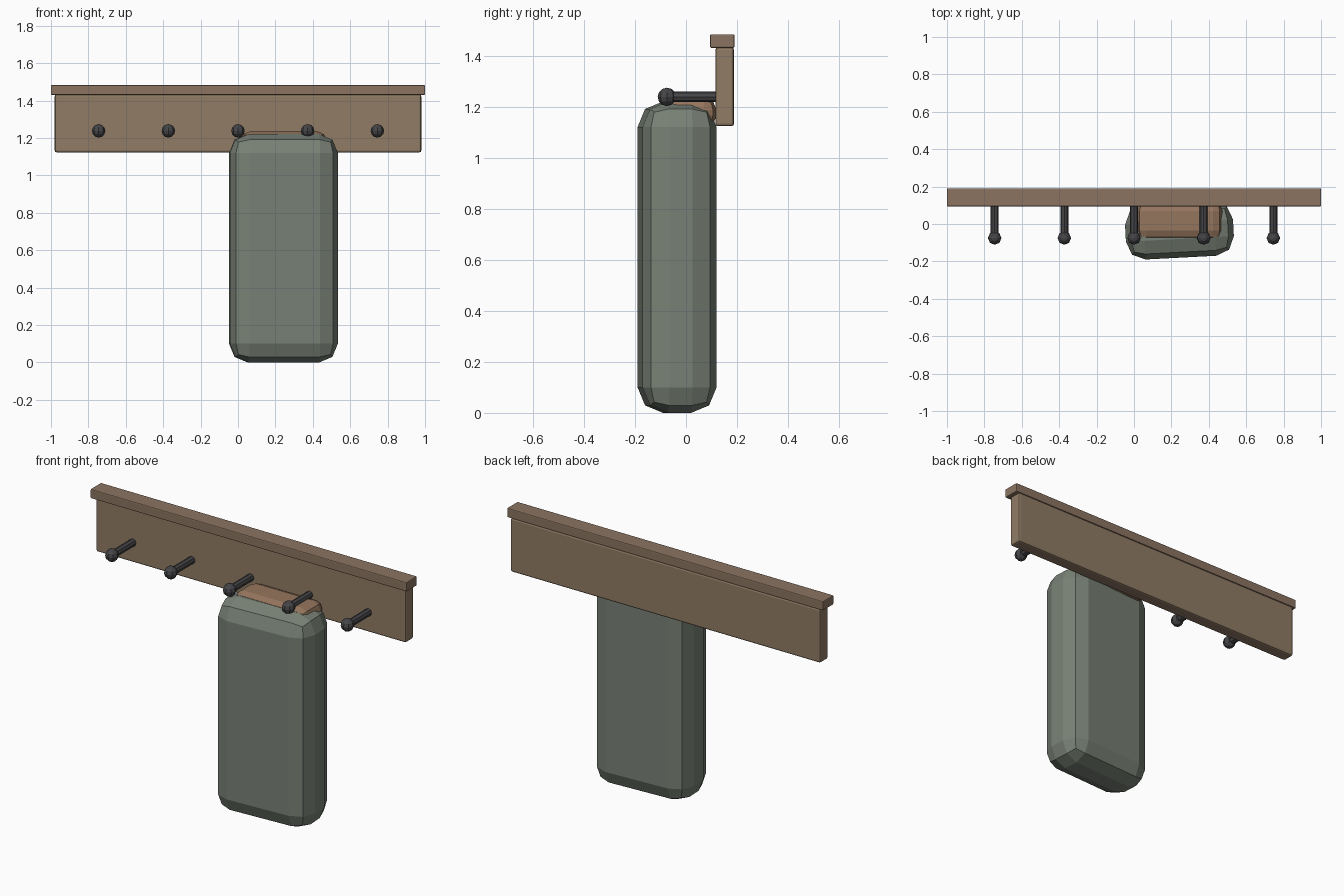
import bpy, math

if "Cube" in bpy.data.objects:
    bpy.data.objects.remove(bpy.data.objects["Cube"])

def material(name, rgb):
    m = bpy.data.materials.new(name)
    m.diffuse_color = (*rgb, 1)
    m.use_nodes = True
    m.node_tree.nodes["Principled BSDF"].inputs["Base Color"].default_value = m.diffuse_color
    return m

wood = material("wood", (0.28, 0.20, 0.13))
cap_wood = material("cap_wood", (0.26, 0.175, 0.12))
iron = material("iron", (0.06, 0.06, 0.065))
cloth = material("cloth", (0.19, 0.22, 0.18))
leather = material("leather", (0.30, 0.18, 0.11))

def box(name, lo, hi, bevel, segments, mat, turn=0):
    """Bevelled box between two corners, turned about z."""
    bpy.ops.mesh.primitive_cube_add(size=1, location=[(a + b) / 2 for a, b in zip(lo, hi)])
    o = bpy.context.object
    o.name = name
    o.scale = [b - a for a, b in zip(lo, hi)]
    bpy.ops.object.transform_apply(location=False, rotation=False, scale=True)
    o.rotation_euler.z = math.radians(turn)
    mod = o.modifiers.new("bevel", 'BEVEL')
    mod.width = bevel
    mod.segments = segments
    o.data.materials.append(mat)
    return o

# Wall rail and its top shelf
box("back_board", (-0.98, 0.115, 1.123), (0.98, 0.188, 1.432), 0.01, 2, wood)
box("top_shelf", (-1.0, 0.094, 1.43), (1.0, 0.19, 1.483), 0.005, 2, cap_wood)

# Five pegs with ball ends
for i in range(5):
    x = -0.745 + i * 0.3725
    bpy.ops.mesh.primitive_cylinder_add(vertices=8, radius=0.021, depth=0.21,
                                        location=(x, 0.025, 1.238),
                                        rotation=(math.pi / 2, 0, 0))
    rod = bpy.context.object
    rod.name = f"peg_rod_{i + 1}"
    rod.data.materials.append(iron)
    bpy.ops.mesh.primitive_uv_sphere_add(segments=8, ring_count=6, radius=0.036,
                                         location=(x, -0.075, 1.238))
    ball = bpy.context.object
    ball.name = f"peg_ball_{i + 1}"
    ball.data.materials.append(iron)

# Hanging coat, slightly turned, with its collar
box("coat_body", (-0.046, -0.18, 0), (0.532, 0.11, 1.22), 0.1, 2, cloth, turn=3)
box("coat_collar", (0.015, -0.085, 1.115), (0.473, 0.12, 1.236), 0.05, 2, leather)
